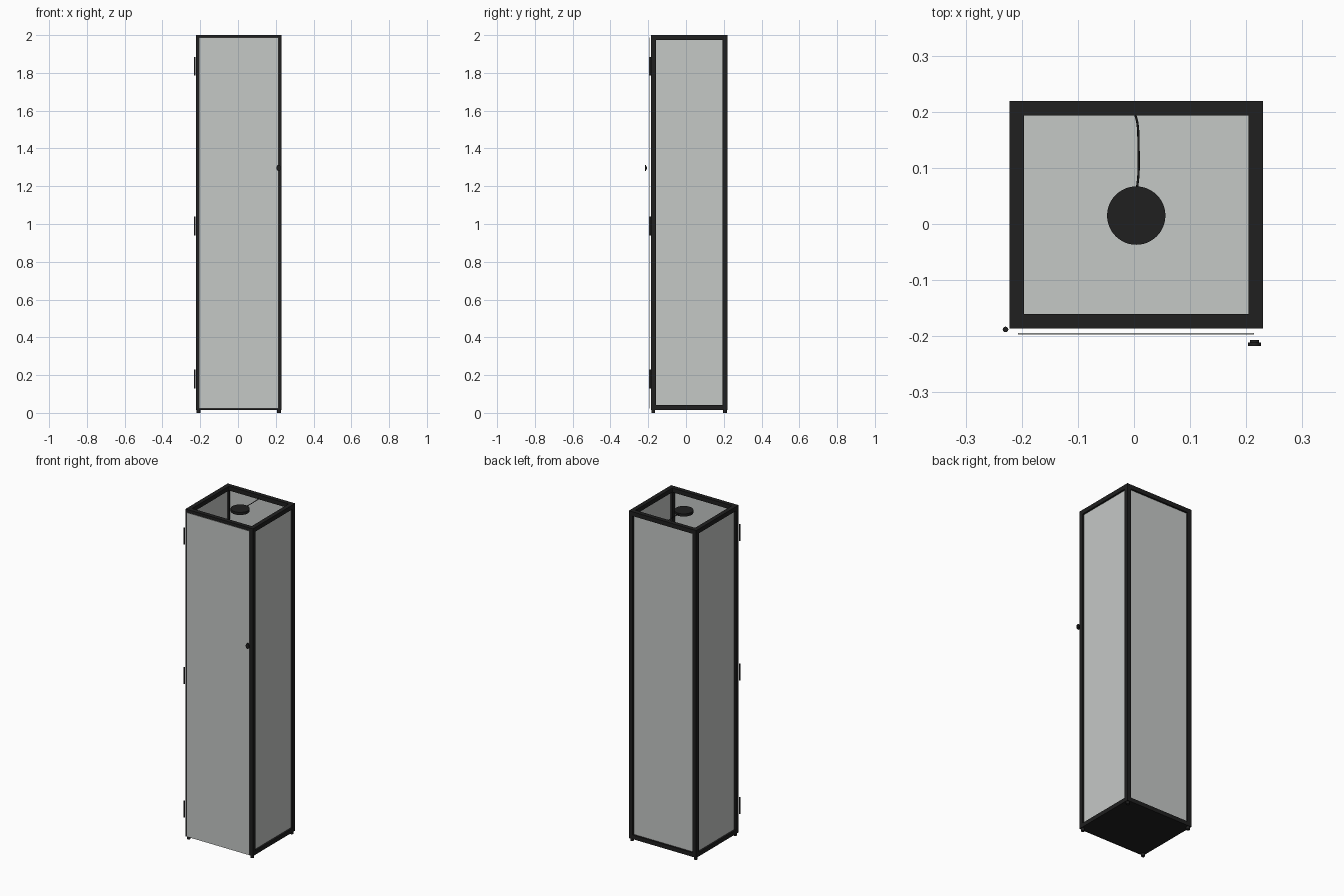
import bpy, math

if "Cube" in bpy.data.objects:
    bpy.data.objects.remove(bpy.data.objects["Cube"])

def material(name, col):
    m = bpy.data.materials.new(name)
    m.diffuse_color = (*col, 1)
    m.use_nodes = True
    m.node_tree.nodes["Principled BSDF"].inputs["Base Color"].default_value = m.diffuse_color
    return m

BLACK = material("black metal", (0.014, 0.014, 0.014))
GLASS = material("grey glass", (0.56, 0.58, 0.565))

def box(name, x0, x1, y0, y1, z0, z1, mat):
    bpy.ops.mesh.primitive_cube_add(size=1, location=((x0 + x1) / 2, (y0 + y1) / 2, (z0 + z1) / 2))
    o = bpy.context.object
    o.name = name
    o.scale = (x1 - x0, y1 - y0, z1 - z0)
    bpy.ops.object.transform_apply(location=False, rotation=False, scale=True)
    o.data.materials.append(mat)
    return o

def cylinder(name, loc, r, depth, rot=(0, 0, 0), sides=32):
    bpy.ops.mesh.primitive_cylinder_add(radius=r, depth=depth, vertices=sides, location=loc, rotation=rot)
    o = bpy.context.object
    o.name = name
    o.data.materials.append(BLACK)
    bpy.ops.object.shade_smooth_by_angle()
    return o

# Outer cabinet limits and bar width
X0, X1, Y0, Y1 = -0.222, 0.23, -0.186, 0.219
B, ZB, ZT = 0.026, 0.016, 2.0
CX = (X0 + X1) / 2

# Corner posts and feet
for nx, x in (("left", X0), ("right", X1 - B)):
    for ny, y in (("front", Y0), ("back", Y1 - B)):
        box(f"{ny}_{nx}_post", x, x + B, y, y + B, ZB, ZT - B, BLACK)
        cylinder(f"{ny}_{nx}_foot", (x + B / 2, y + B / 2, ZB / 2), 0.010, ZB, sides=20)

# Top frame bars
for n, y in (("front", Y0), ("back", Y1 - B)):
    box(f"top_{n}_bar", X0, X1, y, y + B, ZT - B, ZT, BLACK)
for n, x in (("left", X0), ("right", X1 - B)):
    box(f"top_{n}_bar", x, x + B, Y0 + B, Y1 - B, ZT - B, ZT, BLACK)

# Solid base
box("base_plate", X0, X1, Y0, Y1, ZB, 0.041, BLACK)

# Fixed glass panes, set into the middle of the bars
T = 0.004
for n, x in (("left", X0 + B / 2), ("right", X1 - B / 2)):
    box(f"{n}_pane", x - T / 2, x + T / 2, Y0 + B, Y1 - B, 0.041, ZT - B, GLASS)
yb = Y1 - B / 2
box("back_pane", X0 + B, X1 - B, yb - T / 2, yb + T / 2, 0.041, ZT - B, GLASS)

# Glass shelves
for i in range(1, 4):
    box(f"shelf_{i}", X0 + B / 2 + T, X1 - B / 2 - T, Y0 + B, yb - T, i * 0.49, i * 0.49 + 0.006, GLASS)

# Glass door
box("door", -0.207, 0.214, -0.197, -0.194, 0.022, 1.987, GLASS)

# Hinges
for i, z in enumerate((0.18, 0.99, 1.835)):
    cylinder(f"hinge_{i + 1}", (-0.229, -0.188, z), 0.005, 0.10, sides=16)

# Door knob: stem and cap
q = (math.pi / 2, 0, 0)
cylinder("knob_stem", (0.215, -0.209, 1.297), 0.008, 0.005, q)
knob = cylinder("knob_cap", (0.215, -0.214, 1.297), 0.0115, 0.006, q)
knob.scale.y = 1.4

# Lamp disc in the open top
cylinder("lamp", (CX, 0.015, 1.979), 0.052, 0.016, sides=48)

# Lamp cable
c = bpy.data.curves.new("lamp_cable", "CURVE")
c.dimensions = "3D"
c.bevel_depth = 0.002
c.bevel_resolution = 2
pts = [(0.005, 0.06, 1.979), (0.008, 0.09, 1.979), (0.008, 0.14, 1.979), (0.006, 0.18, 1.979), (0.002, 0.196, 1.981)]
s = c.splines.new("BEZIER")
s.bezier_points.add(len(pts) - 1)
for p, co in zip(s.bezier_points, pts):
    p.co = co
    p.handle_left_type = p.handle_right_type = "AUTO"
c.materials.append(BLACK)
bpy.context.collection.objects.link(bpy.data.objects.new("lamp_cable", c))
